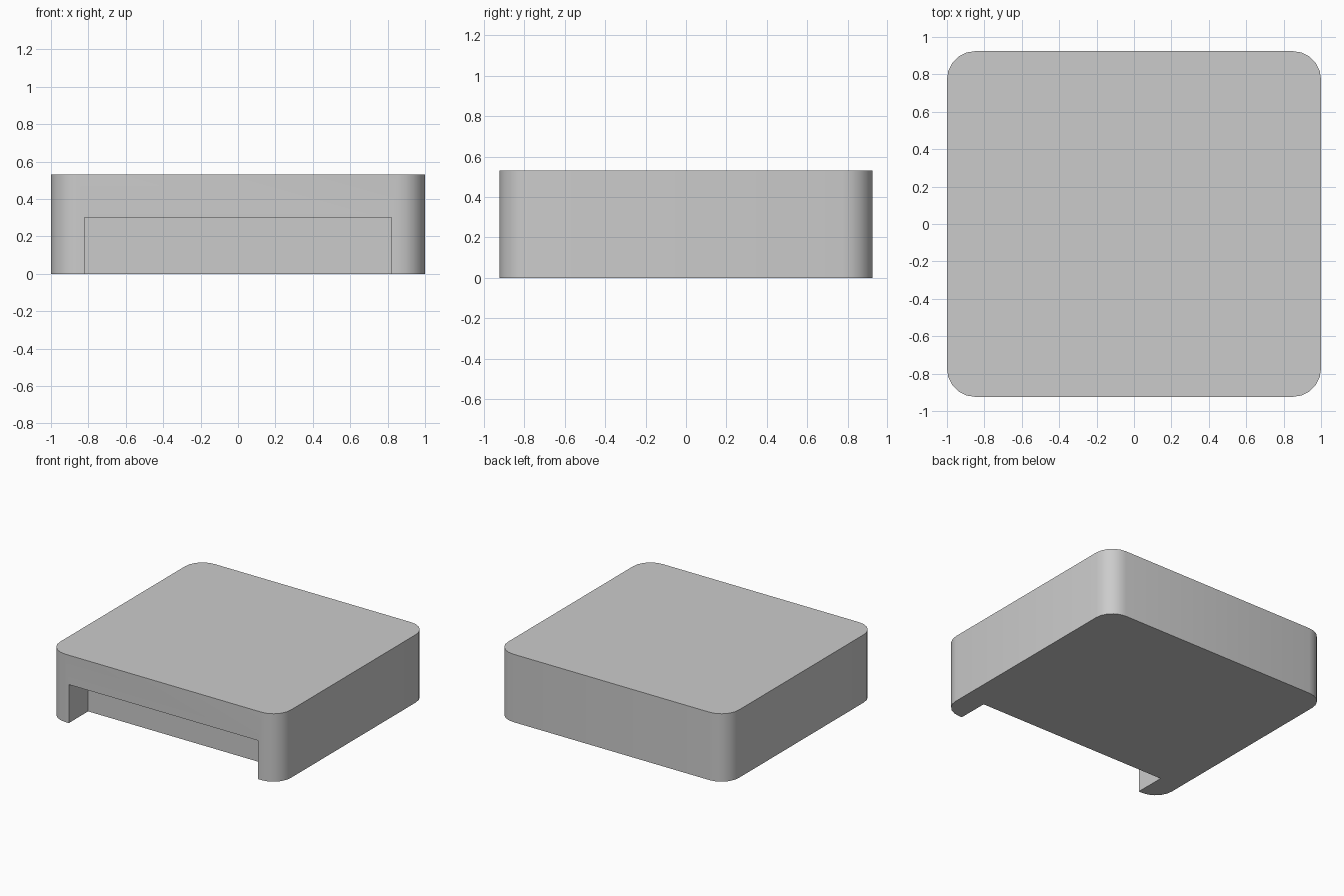
import bpy, bmesh
from math import radians

cube = bpy.data.objects.get("Cube")
if cube:
    bpy.data.objects.remove(cube, do_unlink=True)

HALF_X, HALF_Y, HEIGHT = 1.0, 0.924, 0.532
NOTCH_X, NOTCH_DEPTH, NOTCH_HEIGHT = 0.82, 0.24, 0.302
RADIUS = 0.15

grey = bpy.data.materials.new("plain grey")
grey.use_nodes = True
colour = (0.6, 0.6, 0.6, 1)
grey.diffuse_color = colour
grey.node_tree.nodes["Principled BSDF"].inputs["Base Color"].default_value = colour


def box(name, low, high):
    """Axis-aligned box between two corners; returns the object."""
    bm = bmesh.new()
    bmesh.ops.create_cube(bm, size=1)
    for v in bm.verts:
        v.co = [h if c > 0 else l for c, l, h in zip(v.co, low, high)]
    mesh = bpy.data.meshes.new(name)
    bm.to_mesh(mesh)
    bm.free()
    mesh.materials.append(grey)
    obj = bpy.data.objects.new(name, mesh)
    bpy.context.collection.objects.link(obj)
    return obj


# Solid body with rounded vertical corners
body = box("body", (-HALF_X, -HALF_Y, 0), (HALF_X, HALF_Y, HEIGHT))
bm = bmesh.new()
bm.from_mesh(body.data)
upright = [e for e in bm.edges if abs(e.verts[0].co.z - e.verts[1].co.z) > 0.1]
bmesh.ops.bevel(bm, geom=upright, offset=RADIUS, segments=5, profile=0.5,
                affect='EDGES')
bm.to_mesh(body.data)
bm.free()

# Shallow recess cut from the lower front edge
cutter = box("recess_cutter", (-NOTCH_X, -HALF_Y - 0.2, -0.2),
             (NOTCH_X, -HALF_Y + NOTCH_DEPTH, NOTCH_HEIGHT))
cut = body.modifiers.new("front recess", 'BOOLEAN')
cut.operation = 'DIFFERENCE'
cut.solver = 'EXACT'
cut.object = cutter
bpy.context.view_layer.objects.active = body
body.select_set(True)
bpy.ops.object.modifier_apply(modifier=cut.name)
bpy.data.objects.remove(cutter, do_unlink=True)

# Smooth corners, sharp rims
bpy.ops.object.shade_smooth_by_angle(angle=radians(30))
